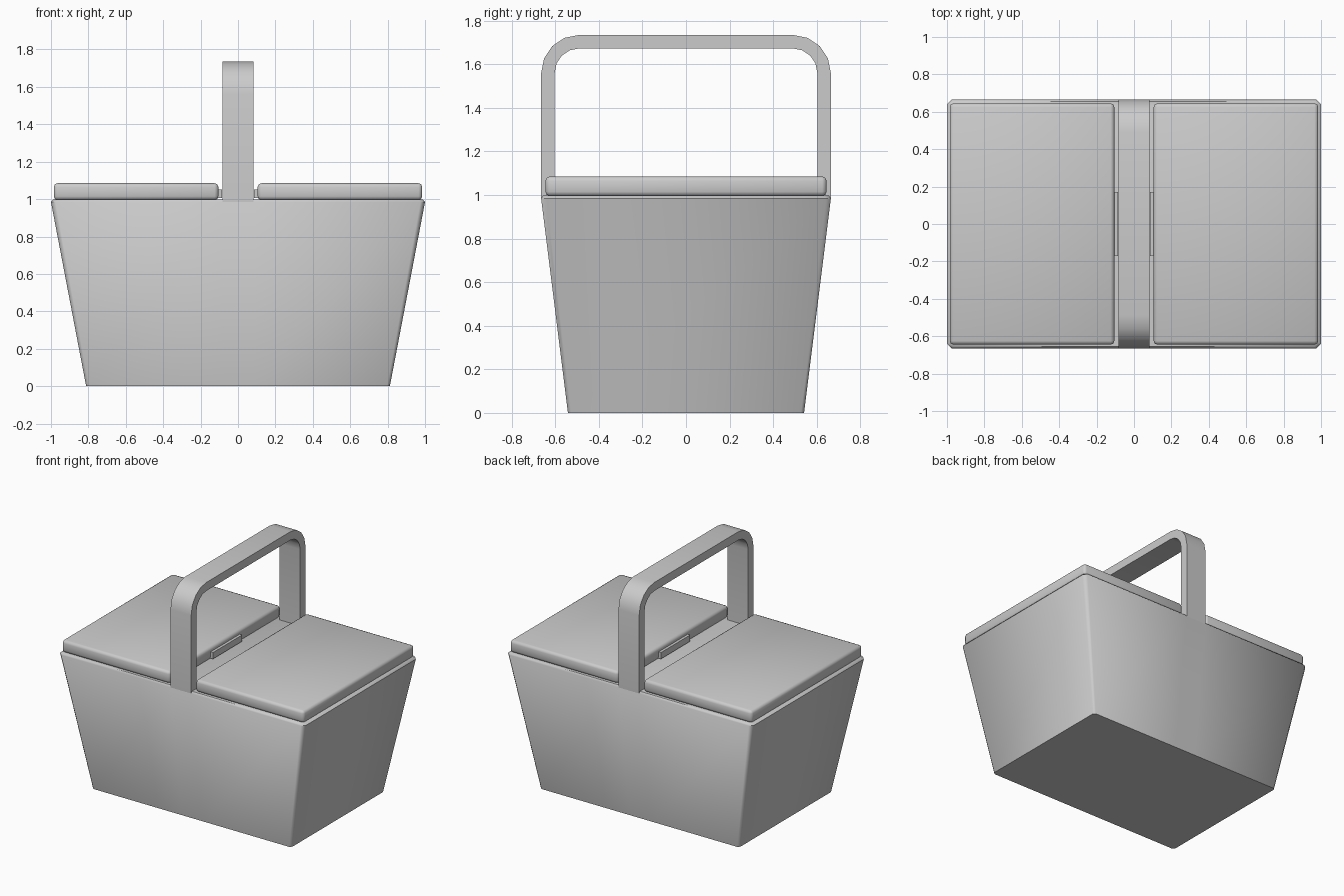
import bpy, bmesh, math

cube = bpy.data.objects.get("Cube")
if cube:
    bpy.data.objects.remove(cube, do_unlink=True)

grey = bpy.data.materials.new("light grey")
grey.use_nodes = True
GREY = (0.6, 0.6, 0.6, 1)
grey.diffuse_color = GREY
grey.node_tree.nodes["Principled BSDF"].inputs["Base Color"].default_value = GREY


def finish(name, bm, angle=50):
    """Turn a bmesh into a smooth-shaded object."""
    bmesh.ops.recalc_face_normals(bm, faces=bm.faces[:])
    mesh = bpy.data.meshes.new(name)
    bm.to_mesh(mesh)
    bm.free()
    mesh.materials.append(grey)
    obj = bpy.data.objects.new(name, mesh)
    bpy.context.collection.objects.link(obj)
    bpy.ops.object.select_all(action='DESELECT')
    obj.select_set(True)
    bpy.context.view_layer.objects.active = obj
    bpy.ops.object.shade_smooth_by_angle(angle=math.radians(angle))
    return obj


def loft(bm, rings, closed=False):
    """Bridge rings of points; cap the ends unless closed."""
    rows = [[bm.verts.new(p) for p in ring] for ring in rings]
    n = len(rows[0])
    for a, b in zip(rows, rows[1:]):
        for i in range(n):
            j = (i + 1) % n
            bm.faces.new((a[i], a[j], b[j], b[i]))
    bm.faces.new(rows[0])
    bm.faces.new(rows[-1])


def box(name, x0, x1, y0, y1, z0, z1, bevel=0.0, segments=2):
    bm = bmesh.new()
    loft(bm, [[(x0, y0, z), (x1, y0, z), (x1, y1, z), (x0, y1, z)] for z in (z0, z1)])
    if bevel:
        bmesh.ops.bevel(bm, geom=bm.edges[:], offset=bevel, segments=segments,
                        profile=0.5, affect='EDGES')
    return finish(name, bm)


HANDLE_W = 0.084   # half width of the handle


def body_ring(hx, hy, c, z):
    """Rectangle with cut corners, split where the handle meets the long sides."""
    w = HANDLE_W
    half = [(hx, -hy + c), (hx, hy - c), (hx - c, hy), (w, hy), (-w, hy), (-hx + c, hy)]
    return [(x, y, z) for x, y in half + [(-x, -y) for x, y in half]
            ][:6] + [(-x, -y, z) for x, y in half]


# Tapered basket body with a narrow bevelled rim
bm = bmesh.new()
loft(bm, [body_ring(0.812, 0.542, 0.015, 0.0),
          body_ring(1.0, 0.665, 0.025, 0.985),
          body_ring(0.988, 0.655, 0.022, 0.998)])
finish("basket_body", bm)

# Handle: flat band swept along a rounded arch
R, T, TOP = 0.175, 0.062, 1.735
HY = 0.665
path = [(-HY, 0.985, -1, 0)]
for side in (-1, 1):
    for k in range(5):
        a = math.radians(180 - 22.5 * k) if side < 0 else math.radians(90 - 22.5 * k)
        path.append((side * (HY - R) + R * math.cos(a), TOP - R + R * math.sin(a),
                     math.cos(a), math.sin(a)))
path.append((HY, 0.985, 1, 0))
bm = bmesh.new()
loft(bm, [[(-HANDLE_W, y, z), (HANDLE_W, y, z),
           (HANDLE_W, y - T * ny, z - T * nz), (-HANDLE_W, y - T * ny, z - T * nz)]
          for y, z, ny, nz in path])
finish("handle", bm)

# Two lids, each with a small finger tab facing the handle
for side, s in (("left", 1), ("right", -1)):
    x0, x1 = sorted((s * 0.105, s * 0.985))
    box(side + "_lid", x0, x1, -0.645, 0.645, 0.995, 1.085, bevel=0.02)
    x0, x1 = sorted((s * 0.085, s * 0.115))
    box(side + "_lid_tab", x0, x1, -0.17, 0.17, 1.005, 1.052)
